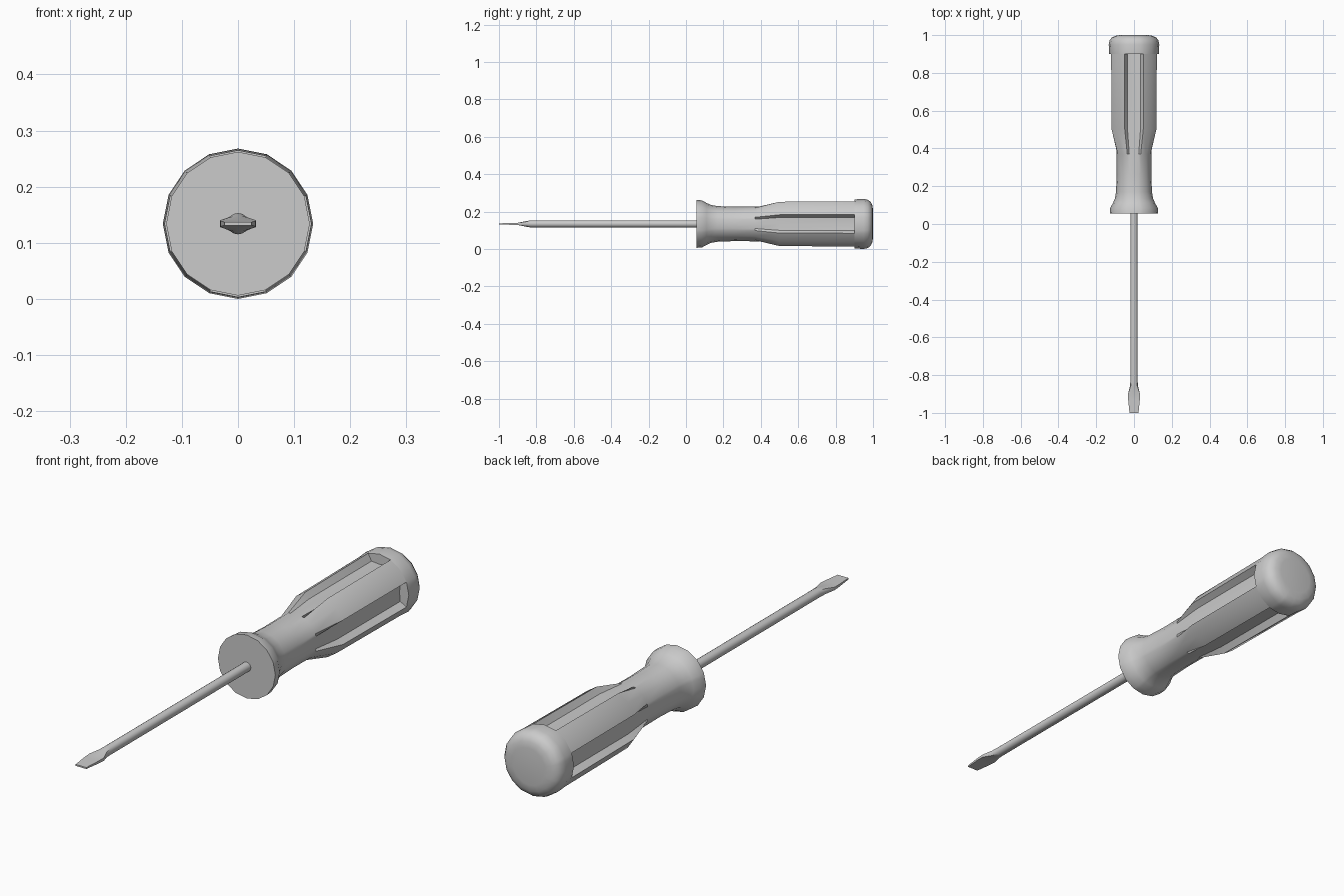
import bpy, bmesh
from math import sin, cos, pi, radians

if "Cube" in bpy.data.objects:
    bpy.data.objects.remove(bpy.data.objects["Cube"])

CZ = 0.134  # height of the screwdriver axis


def loft(name, rings):
    """Skin a list of equal-length point rings and close both ends."""
    bm = bmesh.new()
    loops = [[bm.verts.new(p) for p in ring] for ring in rings]
    n = len(loops[0])
    for a, b in zip(loops, loops[1:]):
        for i in range(n):
            j = (i + 1) % n
            bm.faces.new((a[i], a[j], b[j], b[i]))
    bm.faces.new(loops[0])
    bm.faces.new(loops[-1])
    bmesh.ops.recalc_face_normals(bm, faces=bm.faces)
    me = bpy.data.meshes.new(name)
    bm.to_mesh(me)
    bm.free()
    ob = bpy.data.objects.new(name, me)
    bpy.context.collection.objects.link(ob)
    bpy.context.view_layer.objects.active = ob
    ob.select_set(True)
    bpy.ops.object.shade_smooth_by_angle(angle=radians(32))
    ob.select_set(False)
    return ob


def handle_ring(y, r, floor=None):
    """16-sided ring; with a floor radius, four flutes are sunk into it."""
    e = radians(22.5)
    ex, ey = r * cos(e), r * sin(e)
    if floor is None:
        k = 0.7
        quarter = [(r + (ex - r) * k, -ey * k), (r, 0), (r + (ex - r) * k, ey * k)]
    else:
        quarter = [(floor + 0.003, -ey * 0.7), (floor, 0), (floor + 0.003, ey * 0.7)]
    quarter = [(ex, -ey)] + quarter + [(ex, ey), (r * cos(2 * e), r * sin(2 * e))]
    pts = []
    for q in range(4):
        c, s = cos(q * pi / 2), sin(q * pi / 2)
        pts += [(u * c - v * s, y, CZ + u * s + v * c) for u, v in quarter]
    return pts


# Handle: flared guard, narrow neck, fluted grip, rounded end
profile = [(0.055, 0.128), (0.085, 0.126), (0.11, 0.112), (0.135, 0.101),
           (0.17, 0.095), (0.26, 0.092), (0.37, 0.093),
           (0.50, 0.128, 0.090), (0.90, 0.131, 0.090),
           (0.90, 0.131), (0.95, 0.134), (0.972, 0.129), (0.987, 0.118),
           (0.996, 0.100), (1.0, 0.075)]
loft("handle", [handle_ring(*p) for p in profile])


def blade_ring(y, w, h, square):
    """Ring that morphs from round (0) to rectangular (1)."""
    pts = []
    for i in range(16):
        c, s = cos(i * pi / 8), sin(i * pi / 8)
        k = 1 + square * (1 / max(abs(c), abs(s)) - 1)
        pts.append((w * c * k, y, CZ + h * s * k))
    return pts


# Round shaft flattening into the flat blade
loft("shaft_and_blade", [blade_ring(*p) for p in [
    (0.10, 0.019, 0.019, 0), (-0.83, 0.019, 0.019, 0),
    (-0.86, 0.022, 0.014, 0.3), (-0.90, 0.032, 0.006, 1),
    (-0.93, 0.031, 0.005, 1), (-1.0, 0.024, 0.003, 1)]])
